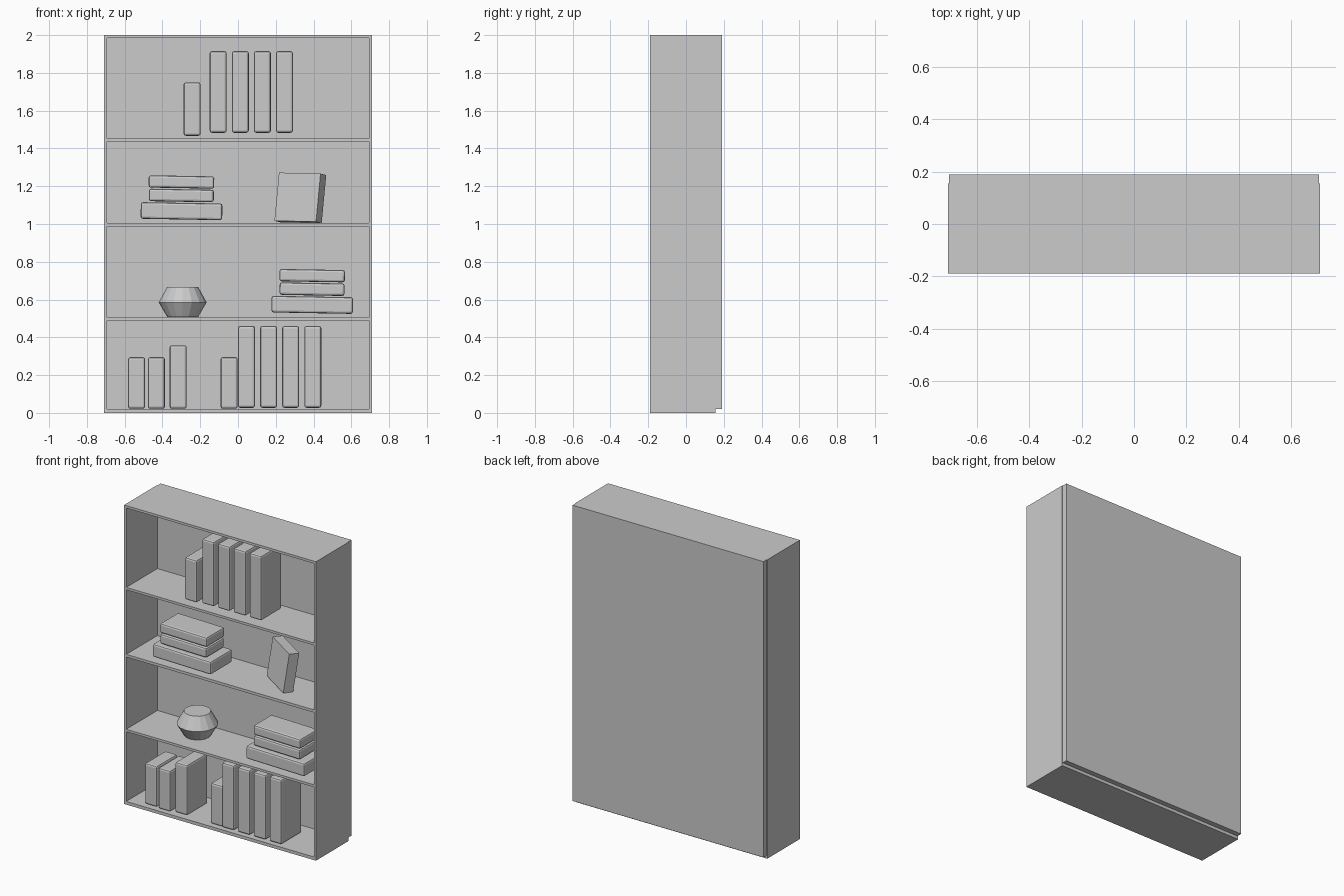
import bpy, bmesh, math
from mathutils import Matrix, Vector

if "Cube" in bpy.data.objects:
    bpy.data.objects.remove(bpy.data.objects["Cube"])


def finish(name, bm):
    bmesh.ops.recalc_face_normals(bm, faces=bm.faces)
    mesh = bpy.data.meshes.new(name)
    bm.to_mesh(mesh)
    bm.free()
    obj = bpy.data.objects.new(name, mesh)
    bpy.context.collection.objects.link(obj)
    return obj


def box(name, lo, hi, bevel=0.0, tilt=0.0):
    lo, hi = Vector(lo), Vector(hi)
    size = hi - lo
    bm = bmesh.new()
    bmesh.ops.create_cube(bm, size=1)
    bmesh.ops.scale(bm, vec=size, verts=bm.verts)
    obj = finish(name, bm)
    obj.location = (lo + hi) / 2
    obj.rotation_euler.y = math.radians(tilt)
    if bevel:
        mod = obj.modifiers.new("rounded_edges", 'BEVEL')
        mod.width = bevel
        mod.segments = 2
    return obj


# Carcass: one box with four compartments pushed in from the front
W, FRONT, BACK, T = 0.71, -0.19, 0.155, 0.016
openings = [(0.021, 0.488), (0.504, 0.987), (1.005, 1.437), (1.453, 1.984)]
bm = bmesh.new()
bmesh.ops.create_cube(bm, size=1)
bmesh.ops.scale(bm, vec=(2 * W, BACK - FRONT, 2), verts=bm.verts)
bmesh.ops.translate(bm, vec=(0, (FRONT + BACK) / 2, 1), verts=bm.verts)
cuts = [((x, 0, 0), (1, 0, 0)) for x in (-W + T, W - T)]
cuts += [((0, 0, z), (0, 0, 1)) for pair in openings for z in pair]
for co, no in cuts:
    bmesh.ops.bisect_plane(bm, geom=bm.verts[:] + bm.edges[:] + bm.faces[:],
                           plane_co=co, plane_no=no)
bays = []
for f in bm.faces:
    c = f.calc_center_median()
    if (c.y < FRONT + 0.001 and abs(c.x) < 0.1
            and any(a < c.z < b for a, b in openings)):
        bays.append(f)
pushed = bmesh.ops.extrude_discrete_faces(bm, faces=bays)["faces"]
bmesh.ops.translate(bm, vec=(0, BACK - FRONT - T, 0),
                    verts=list({v for f in pushed for v in f.verts}))
finish("bookcase_carcass", bm)

# Back panel, raised slightly off the floor
box("back_panel", (-0.706, BACK, 0.021), (0.706, 0.19, 2.0))

# Upright books: (left x, front y, bottom z, top z)
upright = [(-0.288, -0.155, 1.467, 1.75)]
upright += [(-0.15 + 0.117 * i, -0.17, 1.483, 1.915) for i in range(4)]
upright += [(-0.582, -0.157, 0.022, 0.295), (-0.477, -0.165, 0.022, 0.295),
            (-0.362, -0.15, 0.022, 0.358), (-0.092, -0.16, 0.022, 0.295)]
upright += [(0.0 + 0.117 * i, -0.173, 0.027, 0.46) for i in range(4)]
for i, (x, y, z0, z1) in enumerate(upright):
    box(f"upright_book_{i}", (x, y, z0), (x + 0.09, y + 0.22, z1), 0.012)

# Two matching stacks of lying books
for name, dx, dz in (("left", 0, 0), ("right", 0.692, -0.496)):
    layers = [(-0.515, -0.083, -0.17, 0.06, 1.024, 1.112),
              (-0.472, -0.128, -0.153, 0.04, 1.118, 1.184),
              (-0.473, -0.126, -0.153, 0.04, 1.19, 1.255)]
    for i, (x0, x1, y0, y1, z0, z1) in enumerate(layers):
        box(f"{name}_stack_book_{i}", (x0 + dx, y0, z0 + dz),
            (x1 + dx, y1, z1 + dz), 0.012, 1.0)

# Single tilted book, skewed by its three edge directions
u, t, w = Vector((.22, -.14, -.005)), Vector((.03, .062, -.008)), Vector((.024, .03, .255))
centre = Vector((.193, .028, 1.017)) + (u + t + w) / 2
m = Matrix((u, t, w)).transposed().to_4x4()
m.translation = centre
bm = bmesh.new()
bmesh.ops.create_cube(bm, size=1, matrix=m)
finish("tilted_book", bm)

# Faceted pot: two mirrored cone frustums sharing a rim
bm = bmesh.new()
N = 16
rings = []
for r, z in ((0.082, 0.508), (0.127, 0.585), (0.082, 0.667)):
    rings.append([bm.verts.new((-0.293 + r * math.cos(2 * math.pi * k / N),
                                -0.01 + r * math.sin(2 * math.pi * k / N), z))
                  for k in range(N)])
for a, b in zip(rings, rings[1:]):
    for k in range(N):
        bm.faces.new((a[k], a[(k + 1) % N], b[(k + 1) % N], b[k]))
bm.faces.new(rings[0][::-1])
bm.faces.new(rings[-1])
finish("faceted_pot", bm)
